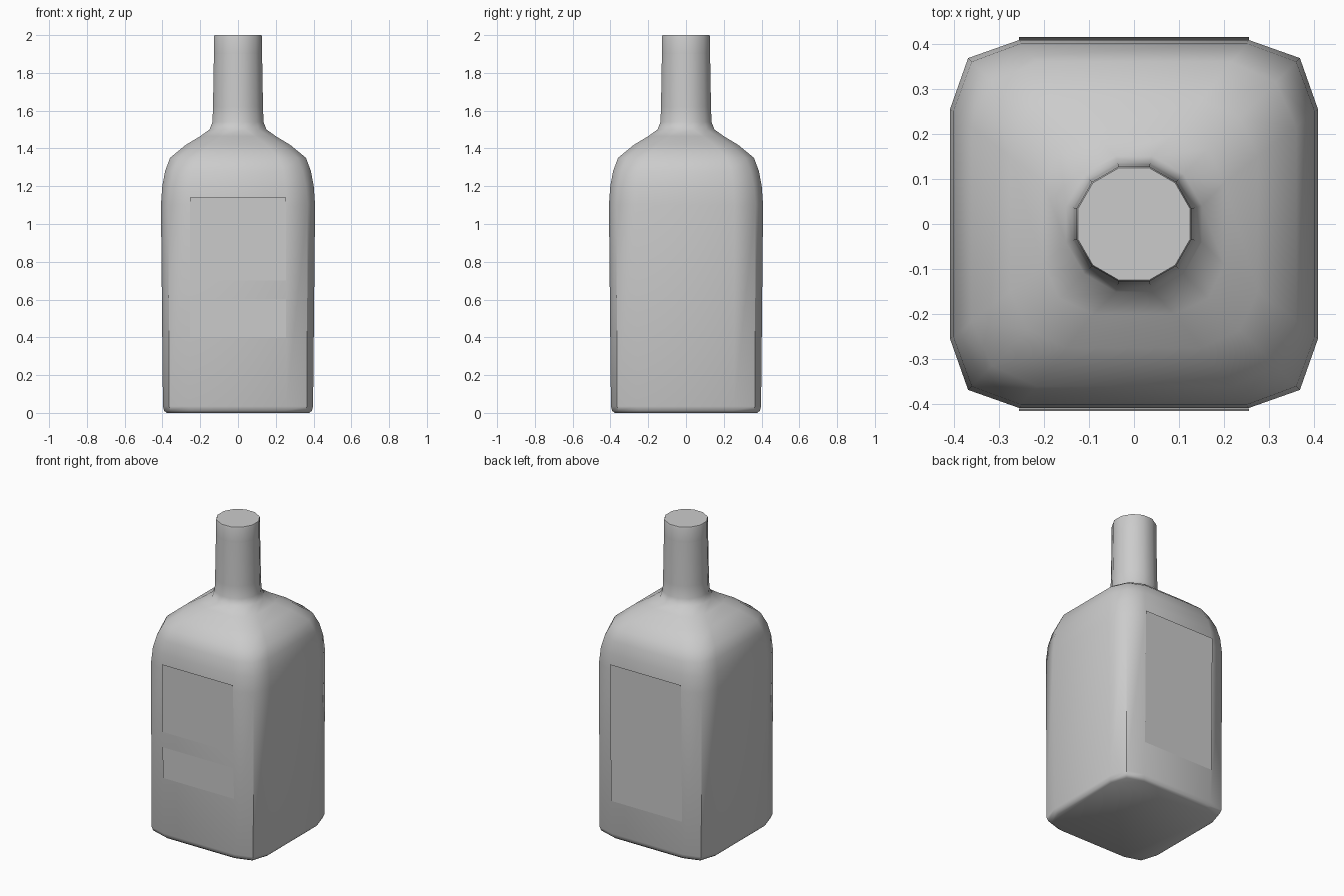
import bpy, bmesh, math

if "Cube" in bpy.data.objects:
    bpy.data.objects.remove(bpy.data.objects["Cube"])


def ring(z, half, flat, corner):
    """12-sided rounded square: flat sides with a three-point corner."""
    pts = []
    for k in range(4):
        c, s = round(math.cos(k * math.pi / 2)), round(math.sin(k * math.pi / 2))
        for x, y in ((half, flat), (corner, corner), (flat, half)):
            pts.append((c * x - s * y, s * x + c * y, z))
    return pts


def round_ring(z, r):
    return ring(z, r * math.cos(math.pi / 12), r * math.sin(math.pi / 12), r * math.sqrt(0.5))


def finish(name, bm, angle=50):
    bmesh.ops.recalc_face_normals(bm, faces=bm.faces[:])
    mesh = bpy.data.meshes.new(name)
    bm.to_mesh(mesh)
    bm.free()
    ob = bpy.data.objects.new(name, mesh)
    bpy.context.collection.objects.link(ob)
    bpy.ops.object.select_all(action='DESELECT')
    ob.select_set(True)
    bpy.context.view_layer.objects.active = ob
    bpy.ops.object.shade_smooth_by_angle(angle=math.radians(angle))
    return ob


def loft(name, rings, cap_bottom=False, cap_top=False):
    bm = bmesh.new()
    loops = [[bm.verts.new(p) for p in r] for r in rings]
    for lo, hi in zip(loops, loops[1:]):
        n = len(lo)
        for i in range(n):
            j = (i + 1) % n
            bm.faces.new((lo[i], lo[j], hi[j], hi[i]))
    if cap_bottom:
        bm.faces.new(loops[0][::-1])
    if cap_top:
        bm.faces.new(loops[-1])
    return finish(name, bm)


def wall(z):
    """Half-width of the slightly tapered body at height z."""
    return 0.397 + 0.01 * z


def label(name, side, z0, z1):
    bm = bmesh.new()
    corners = [(-0.255, z0), (0.255, z0), (0.255, z1), (-0.255, z1)]
    f = bm.faces.new([bm.verts.new((x, side * (wall(z) + 0.006), z)) for x, z in corners])
    ob = finish(name, bm)
    # face the label outward
    if ob.data.polygons[0].normal.y * side < 0:
        ob.data.flip_normals()
    return ob


# Bottle: square body, sloped shoulders, round neck
body = [
    ring(0.0, 0.378, 0.24, 0.345),
    ring(0.012, 0.392, 0.25, 0.358),
    ring(0.035, wall(0.035), 0.255, 0.365),
    ring(1.10, wall(1.10), 0.255, 0.368),
    ring(1.20, 0.401, 0.25, 0.360),
    ring(1.28, 0.386, 0.24, 0.343),
    ring(1.35, 0.360, 0.215, 0.315),
    ring(1.42, 0.275, 0.15, 0.235),
    ring(1.465, 0.200, 0.09, 0.165),
    round_ring(1.50, 0.156),
    round_ring(1.54, 0.140),
    round_ring(1.62, 0.137),
    round_ring(1.90, 0.132),
]
loft("bottle", body, cap_bottom=True)

# Cap
loft("cap", [round_ring(1.90, 0.132), round_ring(1.99, 0.132), round_ring(2.0, 0.129)], cap_top=True)

# Labels
label("front_upper_label", -1, 0.70, 1.14)
label("front_lower_label", -1, 0.40, 0.60)
label("back_label", 1, 0.25, 1.14)
